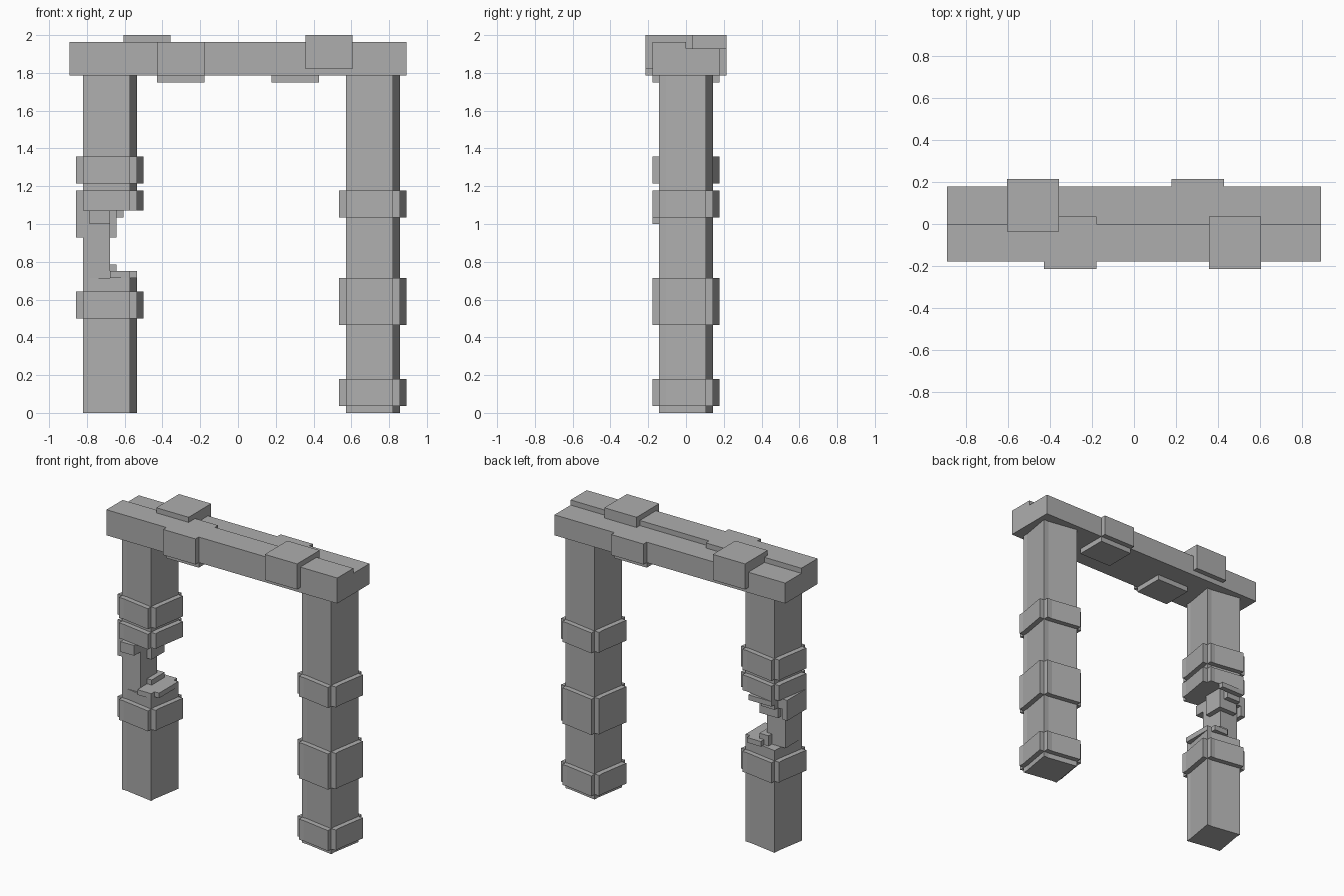
import bpy
import bmesh

U = 2 / 56  # size of one building unit

cube = bpy.data.objects.get("Cube")
if cube:
    bpy.data.objects.remove(cube, do_unlink=True)

stone = bpy.data.materials.new("grey_stone")
stone.use_nodes = True
GREY = (0.42, 0.42, 0.42, 1)
stone.diffuse_color = GREY
stone.node_tree.nodes["Principled BSDF"].inputs["Base Color"].default_value = GREY


def prism(name, outline, z0, z1):
    """Extrude a flat outline, given in units, from z0 to z1."""
    bm = bmesh.new()
    base = bm.faces.new([bm.verts.new((x * U, y * U, z0 * U)) for x, y in outline])
    top = bmesh.ops.extrude_face_region(bm, geom=[base])["geom"]
    verts = [v for v in top if isinstance(v, bmesh.types.BMVert)]
    bmesh.ops.translate(bm, verts=verts, vec=(0, 0, (z1 - z0) * U))
    bmesh.ops.recalc_face_normals(bm, faces=bm.faces)
    mesh = bpy.data.meshes.new(name)
    bm.to_mesh(mesh)
    bm.free()
    mesh.materials.append(stone)
    ob = bpy.data.objects.new(name, mesh)
    bpy.context.collection.objects.link(ob)
    return ob


def box(name, x, y, z):
    return prism(name, [(x[0], y[0]), (x[1], y[0]), (x[1], y[1]), (x[0], y[1])], *z)


def stepped(name, cx, half, z0, z1):
    """Square column with stepped corners; the arms are 6 units wide."""
    quarter = [(half, 3)]
    for i in range(half - 1, 2, -1):
        quarter += [(i, half + 2 - i), (i, half + 3 - i)]
    quarter = quarter[:-1]
    outline = []
    for _ in range(4):
        outline += quarter
        quarter = [(-y, x) for x, y in quarter]
    return prism(name, [(cx + x, y) for x, y in outline], z0, z1)


# Whole pillar on the left with three bands
LEFT, RIGHT = 20, -19
stepped("left_pillar", LEFT, 4, 0, 50)
for z0, z1 in ((1, 5), (13, 20), (29, 33)):
    stepped("left_pillar_band", LEFT, 5, z0, z1)

# Broken pillar on the right
stepped("right_pillar_lower", RIGHT, 4, 0, 20)
stepped("right_pillar_upper", RIGHT, 4, 30, 50)
for z0, z1 in ((14, 18), (30, 33), (34, 38)):
    stepped("right_pillar_band", RIGHT, 5, z0, z1)
box("broken_core", (-23, -19), (-3, 2), (20, 30))

# Jagged stumps below the break
box("lower_ledge", (-19, -15), (-3, 3), (20, 21))
box("lower_ledge_front", (-19, -16), (-4, 4), (20, 21))
box("lower_ledge_step", (-20, -18), (-1, 3), (20, 22))

# Jagged remains above the break
box("upper_stub", (-22, -19), (-4, 4), (28, 30))
box("upper_stub_side", (-23, -19), (-3, 3), (28, 30))
box("upper_stub_step", (-22, -18), (-1, 3), (26, 30))
box("hanging_band_front", (-22, -19), (-5, -4), (28, 30))
box("hanging_band_side", (-24, -23), (-3, 3), (26, 30))
box("hanging_band_back", (-22, -17), (4, 5), (29, 30))

# Lintel, its front half one unit taller
box("lintel_front", (-25, 25), (-5, 0), (50, 55))
box("lintel_back", (-25, 25), (0, 5), (50, 54))

# Blocks and plates on the lintel, repeated turned half round
for side, s, top in (("front", 1, 55), ("back", -1, 54)):
    def turned(a, b):
        return tuple(sorted((a * s, b * s)))
    box("cap_block_" + side, turned(10, 17), turned(-6, 1), (51, 56))
    box("side_block_" + side, turned(-12, -5), turned(-6, 1), (50, top))
    box("under_plate_" + side, turned(-12, -5), turned(-5, 1), (49, 50))
# Raised lip behind the front side block
